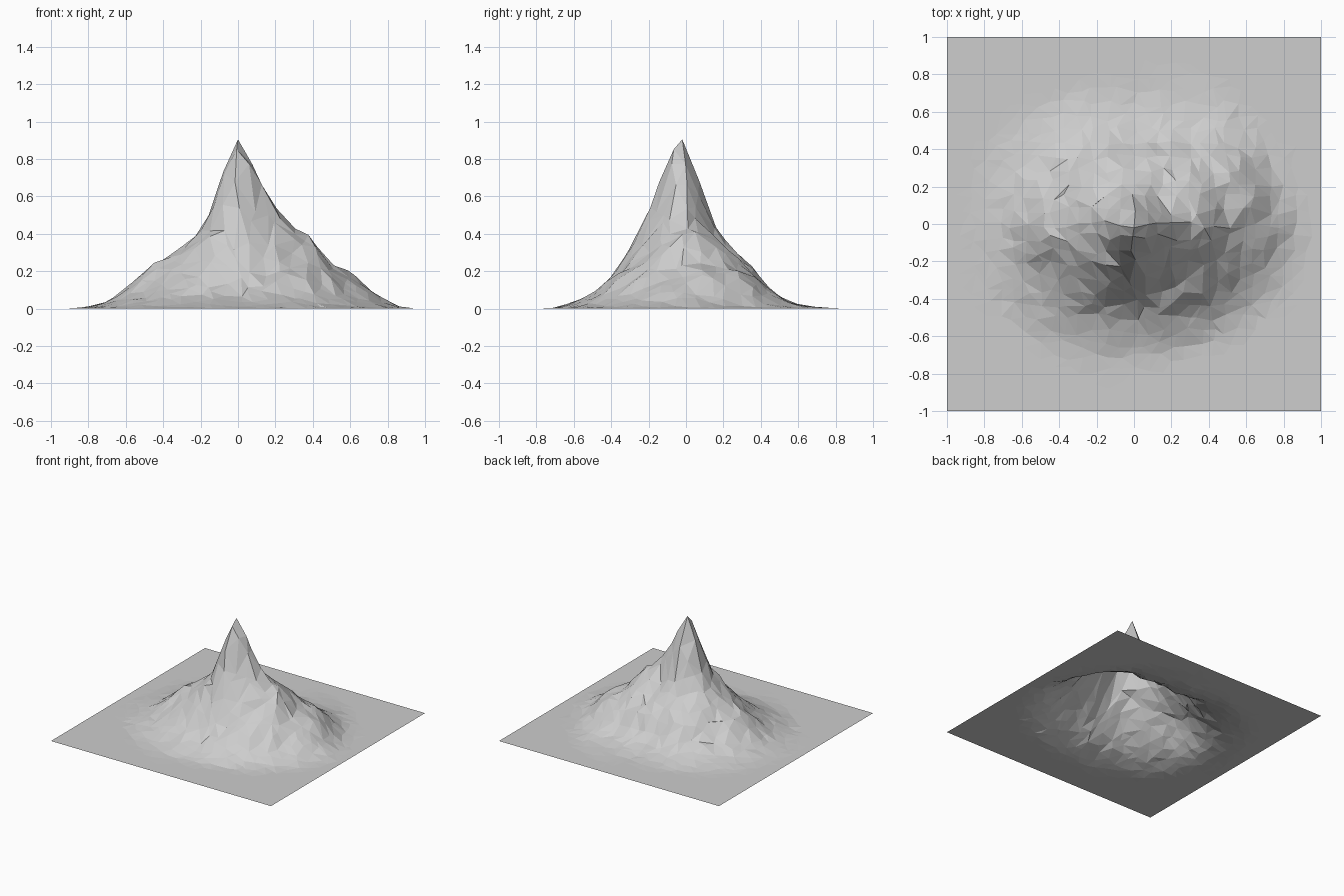
import bpy
import bmesh
import math
import random
from mathutils import Vector, noise

random.seed(7)

default_cube = bpy.data.objects.get("Cube")
if default_cube:
    bpy.data.objects.remove(default_cube, do_unlink=True)

SEGMENTS = 28
CELL = 2 / SEGMENTS
PEAK = Vector((0, -0.02))
PEAK_HEIGHT = 90.5

# Slope profiles in hundredths: one row every 30 degrees, counterclockwise from +x
RADII = (0, 6, 12, 20, 30, 40, 50, 60, 70, 80, 90)
SLOPES = (
    (84, 71, 58, 45, 38, 23, 18, 11, 3),
    (79, 61, 46, 39, 33, 25, 21, 10, 1),
    (76, 58, 38, 29, 23, 12, 5, 2, 1),
    (76, 60, 39, 29, 16, 5, 2, 0, 0),
    (78, 60, 41, 32, 23, 11, 5, 2, 0),
    (78, 60, 40, 35, 24, 12, 7, 3, 1),
    (79, 62, 42, 33, 28, 21, 11, 4, 1),
    (79, 60, 40, 30, 21, 13, 7, 3, 0),
    (80, 62, 42, 31, 18, 10, 4, 1, 0),
    (85, 71, 45, 28, 14, 6, 2, 0, 0),
    (83, 64, 41, 27, 18, 10, 4, 0, 0),
    (84, 66, 49, 35, 26, 18, 8, 3, 0),
)


def profile_height(row, radius):
    """Linear height along one slope profile."""
    heights = (PEAK_HEIGHT, *SLOPES[row % len(SLOPES)], 0)
    for i in range(len(RADII) - 1):
        if radius <= RADII[i + 1]:
            t = (radius - RADII[i]) / (RADII[i + 1] - RADII[i])
            return heights[i] + t * (heights[i + 1] - heights[i])
    return 0


def terrain_height(x, y):
    """Blend the two nearest slope profiles and roughen the rock."""
    offset = Vector((x, y)) - PEAK
    radius = offset.length * 100
    turn = math.atan2(offset.y, offset.x) / math.tau * len(SLOPES)
    row = math.floor(turn)
    blend = turn - row
    height = (1 - blend) * profile_height(row, radius) + blend * profile_height(row + 1, radius)
    height /= 100
    rough = noise.noise(Vector((x * 7, y * 7, 3))) + random.uniform(-0.5, 0.5)
    strength = min(0.028, height * 0.2) * min(1, radius / 25)
    return max(0, height + rough * strength)


# Square ground sheet raised into a faceted mountain, open underneath
bm = bmesh.new()
bmesh.ops.create_grid(bm, x_segments=SEGMENTS, y_segments=SEGMENTS, size=1)
for v in bm.verts:
    if max(abs(v.co.x), abs(v.co.y)) > 0.99:
        continue
    if v.co.xy.length < CELL / 2:
        v.co.xy = PEAK
    else:
        spread = CELL * min(0.33, v.co.xy.length * 2)
        v.co.x += random.uniform(-spread, spread)
        v.co.y += random.uniform(-spread, spread)
    v.co.z = terrain_height(v.co.x, v.co.y)
bmesh.ops.triangulate(bm, faces=bm.faces[:], quad_method='SHORT_EDGE')

mesh = bpy.data.meshes.new("mountain_terrain")
bm.to_mesh(mesh)
bm.free()
mountain = bpy.data.objects.new("mountain_terrain", mesh)
bpy.context.collection.objects.link(mountain)

# Plain grey rock
rock = bpy.data.materials.new("grey_rock")
rock.use_nodes = True
colour = (0.61, 0.61, 0.61, 1)
rock.diffuse_color = colour
rock.node_tree.nodes["Principled BSDF"].inputs["Base Color"].default_value = colour
mesh.materials.append(rock)
